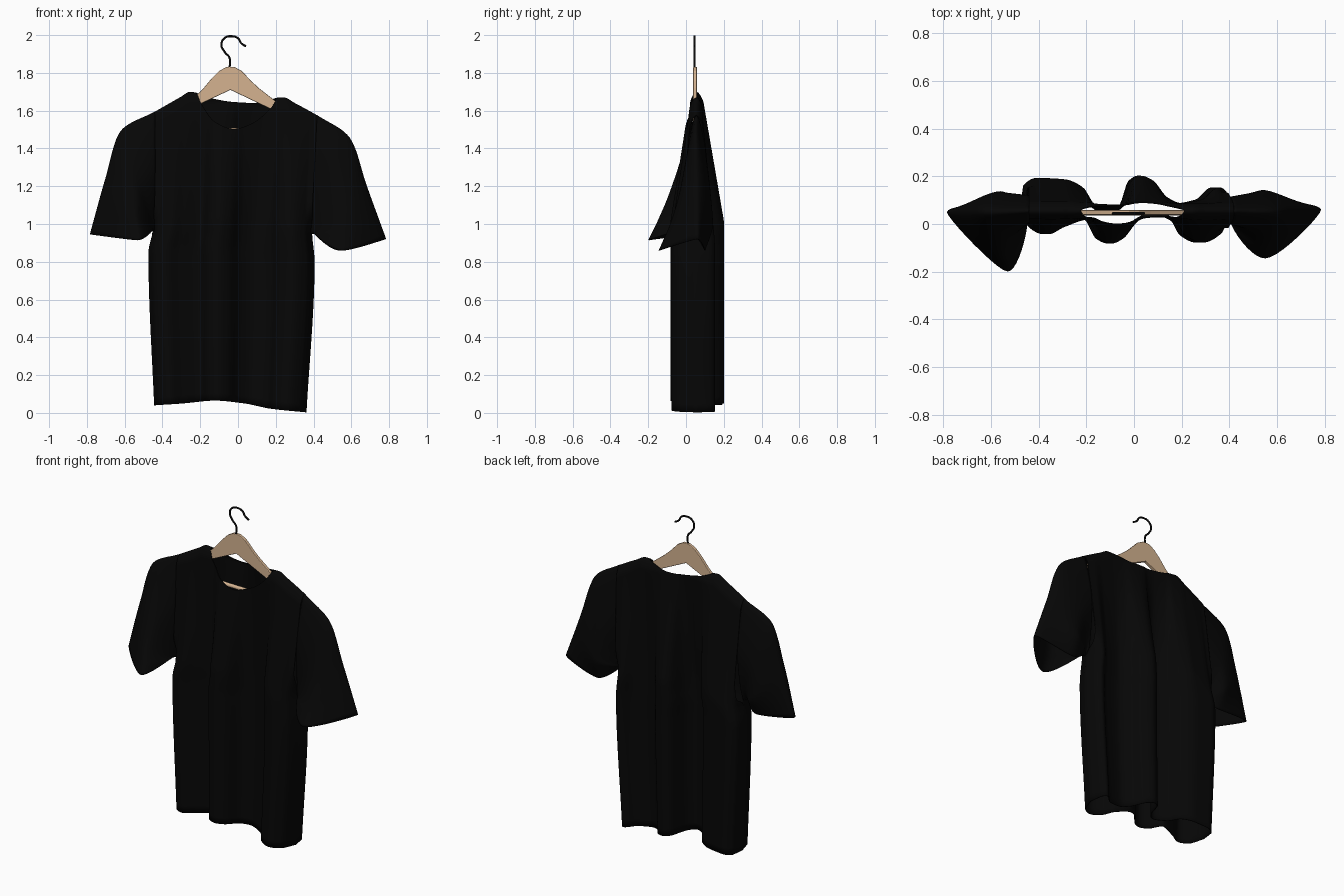
import bpy, bmesh, math

if "Cube" in bpy.data.objects:
    bpy.data.objects.remove(bpy.data.objects["Cube"])


def material(name, rgb):
    m = bpy.data.materials.new(name)
    m.diffuse_color = (*rgb, 1)
    m.use_nodes = True
    m.node_tree.nodes["Principled BSDF"].inputs["Base Color"].default_value = m.diffuse_color
    return m


BLACK = material("black cloth", (0.002, 0.002, 0.002))
WOOD = material("light wood", (0.66, 0.45, 0.28))
METAL = material("dark metal", (0.003, 0.003, 0.003))


def curve(keys, x):
    """Smooth monotone interpolation through (x, y) keys."""
    if x <= keys[0][0]:
        return keys[0][1]
    if x >= keys[-1][0]:
        return keys[-1][1]
    n = len(keys)
    i = max(k for k in range(n - 1) if keys[k][0] <= x)
    d = [(keys[k + 1][1] - keys[k][1]) / (keys[k + 1][0] - keys[k][0]) for k in range(n - 1)]

    def slope(k):
        if k == 0:
            return d[0]
        if k == n - 1:
            return d[-1]
        a, b = d[k - 1], d[k]
        return 0 if a * b <= 0 else 2 * a * b / (a + b)
    h = keys[i + 1][0] - keys[i][0]
    t = (x - keys[i][0]) / h
    return ((2*t**3 - 3*t*t + 1) * keys[i][1] + (t**3 - 2*t*t + t) * h * slope(i)
            + (3*t*t - 2*t**3) * keys[i + 1][1] + (t**3 - t*t) * h * slope(i + 1))


def cloth(name, grids):
    """Smooth thin cloth from grids of points."""
    bm = bmesh.new()
    for rows in grids:
        vs = [[bm.verts.new(p) for p in row] for row in rows]
        for a, b in zip(vs, vs[1:]):
            for j in range(len(a) - 1):
                bm.faces.new((a[j], a[j + 1], b[j + 1], b[j]))
    bmesh.ops.remove_doubles(bm, verts=bm.verts, dist=0.0004)
    bmesh.ops.recalc_face_normals(bm, faces=bm.faces)
    me = bpy.data.meshes.new(name)
    bm.to_mesh(me)
    bm.free()
    for p in me.polygons:
        p.use_smooth = True
    ob = bpy.data.objects.new(name, me)
    bpy.context.collection.objects.link(ob)
    me.materials.append(BLACK)
    s = ob.modifiers.new("thickness", 'SOLIDIFY')
    s.thickness = 0.005
    s.offset = 0
    return ob


# Shirt body: outline, neckline and fold tables
LEFT = [(0, -.44), (.85, -.472), (.96, -.45), (1.2, -.44), (1.6, -.44)]
RIGHT = [(0, .36), (.8, .403), (.96, .39), (1.2, .40), (1.6, .42)]
HEM_Z = [(-.46, .04), (-.3, .05), (-.12, .065), (.05, .05), (.2, .022), (.40, .003)]
SHOULDER = [(-.44, 1.592), (-.30, 1.672), (-.255, 1.697), (-.22, 1.694), (0, 1.69),
            (.21, 1.668), (.24, 1.668), (.30, 1.638), (.42, 1.573)]
NECK_FRONT = [(-.22, 1.692), (-.19, 1.63), (-.12, 1.54), (-.02, 1.503),
              (.07, 1.53), (.17, 1.61), (.21, 1.667)]
NECK_BACK = [(-.22, 1.692), (-.15, 1.667), (-.02, 1.645), (.08, 1.64), (.21, 1.667)]
FOLD_FRONT = [(-.46, .08), (-.43, -.01), (-.37, -.04), (-.30, -.01), (-.20, .02), (-.15, -.06),
              (-.10, -.08), (-.05, -.06), (.02, .02), (.09, .045), (.18, .015), (.22, -.045),
              (.29, -.075), (.36, -.04), (.40, .05)]
FOLD_BACK = [(-.46, .08), (-.45, .16), (-.40, .19), (-.30, .185), (-.22, .15), (-.18, .08),
             (-.10, .04), (-.05, .08), (-.01, .18), (.03, .20), (.08, .18), (.14, .11),
             (.20, .085), (.29, .10), (.36, .15), (.385, .13), (.40, .05)]


def sheet(neck, fold, side, cols=110, rows=60):
    grid = []
    for r in range(rows + 1):
        v = 1 - (1 - r / rows) ** 1.6
        row = []
        for c in range(cols + 1):
            t = c / cols
            u = .6 * t + .4 * (1 - math.cos(math.pi * t)) / 2
            xt = -.44 + .86 * u
            xf = -.46 + .86 * u
            zs = curve(SHOULDER, xt)
            top = min(zs, curve(neck, xt)) if -.22 < xt < .21 else zs
            bottom = curve(HEM_Z, xf)
            z = bottom + (top - bottom) * v
            l, rt = curve(LEFT, z), curve(RIGHT, z)
            # sides are closed below the armpit and open as armholes above it
            k = curve([(.96, 0), (1.10, 1)], z)
            edge = math.sqrt(max(0, 1 - abs(2 * u - 1) ** 8))
            edge += (1 - edge) * k
            xf += (min(.365, max(-.43, xf)) - xf) * k
            base = .055 + side * .028 * edge * math.sqrt(min(1, max(0, zs - z) / .05))
            f = min(1, max(0, (zs - z) / .68))
            row.append((l + (rt - l) * u, base + f * (curve(fold, xf) - base), z))
        grid.append(row)
    return grid


cloth("shirt_body", [sheet(NECK_FRONT, FOLD_FRONT, -1), sheet(NECK_BACK, FOLD_BACK, 1)])


# Sleeves: rings of four points (top, front, armpit, back) from shoulder to cuff
def sleeve(name, rings, n=40, m=30):
    grid = []
    for r in range(m + 1):
        s = 3 * r / m
        ctrl = [[curve([(k, rings[k][p][a]) for k in range(4)], s) for a in range(3)]
                for p in range(4)]
        row = []
        for c in range(n + 1):
            t = 4 * (c % n) / n
            row.append([curve([(k, ctrl[k % 4][a]) for k in range(-2, 7)], t) for a in range(3)])
        grid.append(row)
    return cloth(name, [grid])


sleeve("left_sleeve", [
    [(-.437, .055, 1.594), (-.438, .010, 1.28), (-.44, .06, .96), (-.438, .118, 1.28)],
    [(-.62, .05, 1.49), (-.52, -.06, 1.18), (-.445, .03, .965), (-.54, .13, 1.18)],
    [(-.70, .05, 1.24), (-.54, -.13, 1.05), (-.45, .01, .97), (-.56, .135, 1.05)],
    [(-.782, .05, .945), (-.53, -.197, .915), (-.45, .0, .97), (-.55, .09, .92)]])
sleeve("right_sleeve", [
    [(.417, .055, 1.575), (.404, .002, 1.27), (.385, .05, .95), (.404, .112, 1.27)],
    [(.59, .05, 1.455), (.50, -.03, 1.13), (.39, .03, .95), (.50, .13, 1.13)],
    [(.68, .055, 1.20), (.54, -.08, 1.0), (.40, .03, .95), (.54, .14, 1.0)],
    [(.782, .06, .92), (.55, -.142, .86), (.405, .02, .95), (.54, .10, .86)]])

# Wooden hanger: flat profile extruded in y
outline = [(-.42, 1.55), (-.34, 1.61), (-.23, 1.672), (-.19, 1.71), (-.14, 1.77), (-.10, 1.81),
           (-.06, 1.832), (-.02, 1.832), (.02, 1.81), (.07, 1.757), (.11, 1.72), (.2, 1.65),
           (.32, 1.58), (.40, 1.53), (.38, 1.50), (.28, 1.555), (.17, 1.61), (-.04, 1.71),
           (-.2, 1.635), (-.32, 1.58), (-.41, 1.53)]
bm = bmesh.new()
face = bm.faces.new([bm.verts.new((x, .038, z)) for x, z in outline])
ext = bmesh.ops.extrude_face_region(bm, geom=[face])
bmesh.ops.translate(bm, vec=(0, .02, 0),
                    verts=[g for g in ext["geom"] if isinstance(g, bmesh.types.BMVert)])
bmesh.ops.recalc_face_normals(bm, faces=bm.faces)
me = bpy.data.meshes.new("hanger_arms")
bm.to_mesh(me)
bm.free()
me.materials.append(WOOD)
arms = bpy.data.objects.new("hanger_arms", me)
bpy.context.collection.objects.link(arms)
bev = arms.modifiers.new("bevel", 'BEVEL')
bev.width = .004
bev.segments = 2


# Round rods: hanger cross bar and hook
def rod(name, pts, radius, mat, kind):
    cu = bpy.data.curves.new(name, 'CURVE')
    cu.dimensions = '3D'
    cu.bevel_depth = radius
    cu.bevel_resolution = 3
    cu.use_fill_caps = True
    if kind == 'BEZIER':
        sp = cu.splines.new('BEZIER')
        sp.bezier_points.add(len(pts) - 1)
        for b, p in zip(sp.bezier_points, pts):
            b.co = p
            b.handle_left_type = b.handle_right_type = 'AUTO'
    else:
        sp = cu.splines.new('POLY')
        sp.points.add(len(pts) - 1)
        for b, p in zip(sp.points, pts):
            b.co = (*p, 1)
    cu.materials.append(mat)
    ob = bpy.data.objects.new(name, cu)
    bpy.context.collection.objects.link(ob)


rod("hanger_bar", [(-.39, .047, 1.503), (.35, .047, 1.492)], .012, WOOD, 'POLY')
hook = [(-.045, 1.82), (-.045, 1.88), (-.07, 1.91), (-.088, 1.95), (-.07, 1.985),
        (-.033, 1.994), (.0, 1.983), (.017, 1.957), (.043, 1.94)]
rod("hanger_hook", [(x, .045, z) for x, z in hook], .0055, METAL, 'BEZIER')
